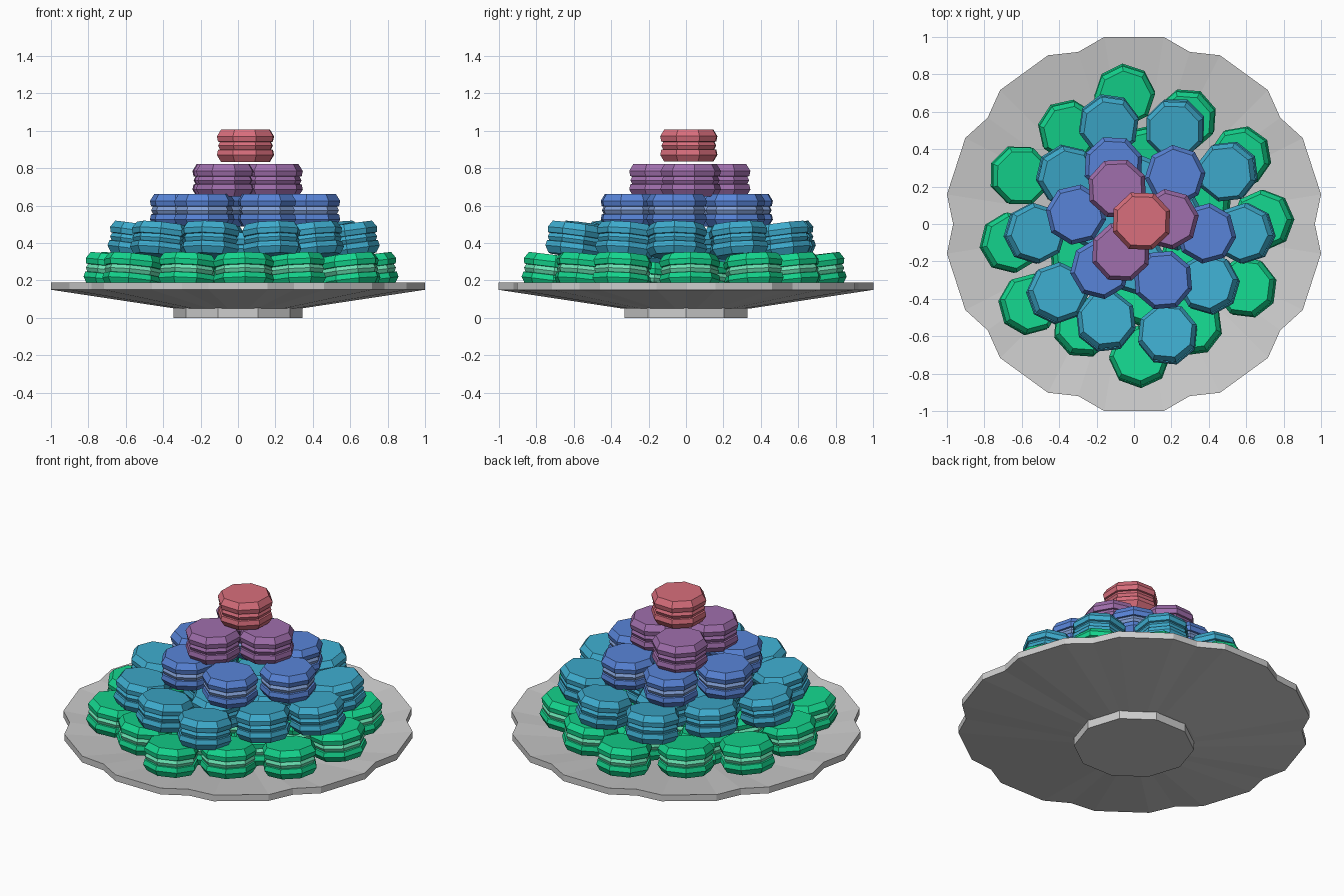
import bpy, bmesh
from math import radians, cos, sin, atan2, hypot
from mathutils import Matrix

cube = bpy.data.objects.get("Cube")
if cube:
    bpy.data.objects.remove(cube, do_unlink=True)


def material(name, rgb):
    """Flat material from sRGB bytes, stored as linear values."""
    lin = [((c / 255 + 0.055) / 1.055) ** 2.4 for c in rgb] + [1]
    mat = bpy.data.materials.new(name)
    mat.use_nodes = True
    mat.diffuse_color = lin
    mat.node_tree.nodes["Principled BSDF"].inputs["Base Color"].default_value = lin
    return mat


def loft(bm, rings, materials=None):
    """Skin a stack of equally long point rings and cap both ends."""
    loops = [[bm.verts.new(p) for p in ring] for ring in rings]
    n = len(loops[0])
    bm.faces.new(loops[0][::-1])
    for level, (low, high) in enumerate(zip(loops, loops[1:])):
        for i in range(n):
            j = (i + 1) % n
            face = bm.faces.new((low[i], low[j], high[j], high[i]))
            if materials:
                face.material_index = materials[level]
    bm.faces.new(loops[-1])


def finish(bm, name, mats):
    bmesh.ops.recalc_face_normals(bm, faces=bm.faces)
    mesh = bpy.data.meshes.new(name)
    bm.to_mesh(mesh)
    bm.free()
    for mat in mats:
        mesh.materials.append(mat)
    obj = bpy.data.objects.new(name, mesh)
    bpy.context.collection.objects.link(obj)
    return obj


def ring(radius, z, sides, start=0):
    step = 360 / sides
    return [(radius * cos(radians(start + step * i)),
             radius * sin(radians(start + step * i)), z) for i in range(sides)]


# Scalloped plate: ten lobes, each a notch between two corners
def scallop(scale, z):
    points = []
    for lobe in range(10):
        for offset, radius in ((-9, 1.0125), (0, 0.967), (9, 1.0125)):
            a = radians(lobe * 36 + offset)
            points.append((scale * radius * cos(a), scale * radius * sin(a), z))
    return points


china = material("plate_grey", (205, 205, 205))
bm = bmesh.new()
loft(bm, [scallop(0.34, 0.05), scallop(1, 0.15), scallop(1, 0.19), scallop(0.34, 0.09)])
finish(bm, "plate", [china])

# Ten-sided foot under the plate
bm = bmesh.new()
loft(bm, [ring(0.345, 0, 10), ring(0.345, 0.055, 10)])
finish(bm, "plate_foot", [china])

# Round biscuit sandwich: two bevelled shells with a bulging filling
PROFILE = [(0.140, -0.086), (0.163, -0.050), (0.157, -0.022), (0.146, -0.020),
           (0.156, 0.0),
           (0.146, 0.020), (0.157, 0.022), (0.163, 0.050), (0.140, 0.086)]
BANDS = [0, 0, 0, 1, 1, 0, 0, 0]


def biscuit_mesh(name, shell, filling):
    bm = bmesh.new()
    loft(bm, [ring(r, z, 8) for r, z in PROFILE], BANDS)
    obj = finish(bm, name, [shell, filling])
    mesh = obj.data
    bpy.data.objects.remove(obj)
    return mesh


def place_tier(colour, shell, filling, z, tilt, spots, inner=(), inner_z=0):
    """Set biscuits around the axis, outer edges raised by the tilt."""
    mesh = biscuit_mesh(colour + "_biscuit",
                        material(colour + "_shell", shell),
                        material(colour + "_filling", filling) if filling else None)
    if not filling:
        mesh.materials[1] = mesh.materials[0]
    for part, height, places in (("biscuit", z, spots), ("inner_biscuit", inner_z, inner)):
        for number, (x, y) in enumerate(places, 1):
            obj = bpy.data.objects.new(f"{colour}_{part}_{number}", mesh)
            bpy.context.collection.objects.link(obj)
            lean = tilt if hypot(x, y) > 0.25 else 0
            obj.matrix_world = (Matrix.Translation((x, y, height))
                                @ Matrix.Rotation(atan2(y, x), 4, "Z")
                                @ Matrix.Rotation(radians(-lean), 4, "Y"))


place_tier("green", (20, 214, 142), (105, 226, 178), 0.25, 7,
           [(-.05, .69), (.28, .56), (.57, .36), (.69, .02), (.60, -.34), (.31, -.54),
            (.03, -.71), (-.27, -.55), (-.56, -.43), (-.66, -.10), (-.61, .26), (-.35, .50)],
           [(.06, .36), (-.29, -.15), (.03, -.38), (.36, .12), (-.28, .2), (.3, -.2), (0, 0)],
           0.2)
place_tier("teal", (62, 172, 206), None, 0.415, 8,
           [(-.135, .53), (.22, .51), (.50, .28), (.59, -.05), (.40, -.32),
            (.18, -.59), (-.15, -.52), (-.41, -.37), (-.53, -.05), (-.36, .26)],
           [(.02, -.22), (-.2, .02), (.22, .02), (0, .22)], 0.37)
place_tier("blue", (88, 132, 216), (130, 160, 215), 0.575, 0,
           [(-.11, .31), (.22, .26), (.385, -.05), (.155, -.30), (-.18, -.24), (-.31, .05)])
place_tier("purple", (160, 110, 172), None, 0.735, 0,
           [(-.09, .19), (.185, .025), (-.07, -.15)])
place_tier("red", (216, 110, 124), None, 0.92, 0, [(.04, .015)])
